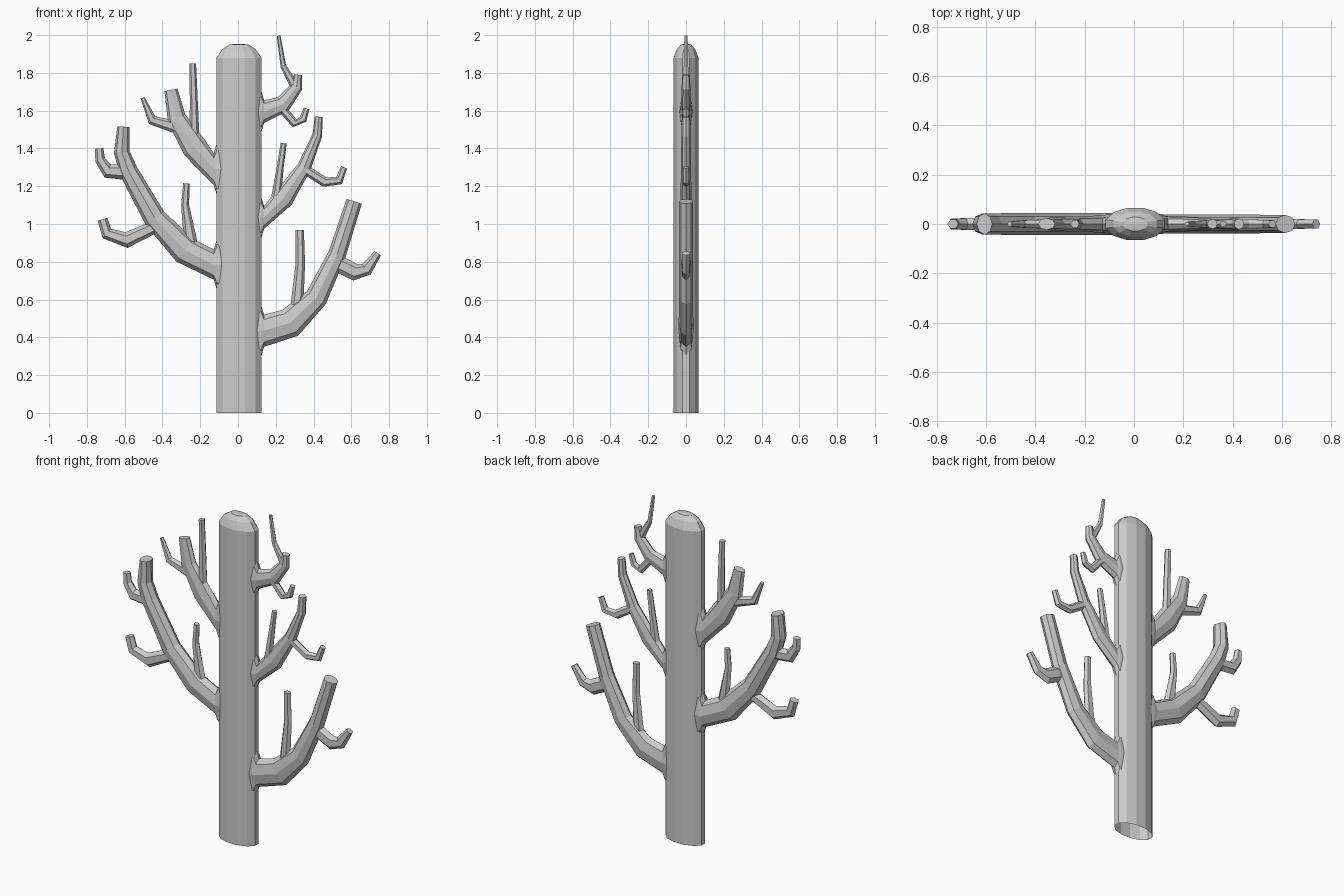
import bpy, bmesh, math
from mathutils import Vector

if "Cube" in bpy.data.objects:
    bpy.data.objects.remove(bpy.data.objects["Cube"])


def build(name, rings, cap_start=False):
    """Skin a list of equal-sized point rings into a flat-shaded tube, capped at the end."""
    bm = bmesh.new()
    vr = [[bm.verts.new(p) for p in ring] for ring in rings]
    n = len(vr[0])
    for a, b in zip(vr, vr[1:]):
        for i in range(n):
            j = (i + 1) % n
            bm.faces.new((a[i], a[j], b[j], b[i]))
    bm.faces.new(vr[-1])
    if cap_start:
        bm.faces.new(vr[0][::-1])
    vol = bm.calc_volume(signed=True)
    if vol < 0:
        bmesh.ops.reverse_faces(bm, faces=bm.faces[:])
    me = bpy.data.meshes.new(name)
    bm.to_mesh(me)
    bm.free()
    ob = bpy.data.objects.new(name, me)
    bpy.context.collection.objects.link(ob)
    return ob


def limb(name, pts, sides, y0, y1, vertical_start=0):
    """Tube along (x, z, radius) points in the xz plane, with its own y half-depth."""
    rings = []
    last = len(pts) - 1
    for k, (x, z, r) in enumerate(pts):
        a, b = pts[max(k - 1, 0)], pts[min(k + 1, last)]
        t = Vector((b[0] - a[0], 0, b[1] - a[1])).normalized()
        if k < vertical_start:
            t = Vector((math.copysign(1, x), 0, 0))
        nrm = Vector((-t.z, 0, t.x))
        yr = y0 + (y1 - y0) * k / last
        c = Vector((x, 0, z))
        ring = []
        for i in range(sides):
            ang = 2 * math.pi * i / sides
            ring.append(c + nrm * r * math.cos(ang) + Vector((0, yr * math.sin(ang), 0)))
        rings.append(ring)
    return build(name, rings)


def branch(name, pts, y0, y1):
    """Main branch with a flared collar where it leaves the trunk."""
    x, z, r = pts[0]
    s = math.copysign(1, x)
    collar = [(0.005 + s * 0.085, z, r + 0.08), (0.005 + s * 0.118, z, r + 0.05)]
    limb(name, collar + [(0.005 + s * 0.133, z, r)] + pts[1:], 8, y0, y1, 3)


def twig(name, pts, depth=0.018):
    limb(name, pts, 6, min(pts[0][2], depth + 0.005), min(pts[-1][2], depth))


# trunk: flattened 12-sided column, open at the bottom, domed top
rings = []
for z, s in [(0, 1), (1.88, 1), (1.925, 0.74), (1.95, 0.42), (1.953, 0.15)]:
    rings.append([(0.005 + 0.124 * s * math.cos(math.radians(15 + 30 * i)),
                   0.068 * s * math.sin(math.radians(15 + 30 * i)), z) for i in range(12)])
build("trunk", rings)

# right branches
branch("lower_right_branch", [(.13, .435, .085), (.277, .477, .08), (.415, .61, .06),
                              (.525, .84, .047), (.615, 1.12, .042)], .04, .037)
branch("middle_right_branch", [(.13, 1.035, .06), (.24, 1.135, .055), (.35, 1.3, .037),
                               (.42, 1.47, .026), (.427, 1.568, .021)], .036, .022)
branch("upper_right_branch", [(.13, 1.595, .06), (.24, 1.635, .045), (.31, 1.725, .032),
                              (.318, 1.79, .021)], .036, .02)

# left branches
branch("lower_left_branch", [(-.12, .785, .08), (-.28, .86, .075), (-.44, 1.03, .06),
                             (-.58, 1.28, .05), (-.615, 1.38, .042), (-.607, 1.515, .032)], .045, .043)
branch("upper_left_branch", [(-.12, 1.29, .085), (-.23, 1.405, .068), (-.325, 1.56, .05),
                             (-.355, 1.71, .035)], .042, .024)

# twigs on the right branches
twig("lower_right_upright_twig", [(.31, .54, .035), (.33, .79, .025), (.327, .968, .022)])
twig("lower_right_outer_twig", [(.53, .79, .045), (.62, .745, .045), (.68, .76, .035), (.74, .845, .02)], .022)
twig("middle_right_upright_twig", [(.2, 1.13, .026), (.225, 1.31, .018), (.242, 1.428, .016)])
twig("middle_right_outer_twig", [(.36, 1.285, .025), (.46, 1.222, .026), (.535, 1.23, .024), (.562, 1.3, .017)])
twig("upper_right_upright_twig", [(.3, 1.73, .024), (.24, 1.835, .015), (.215, 1.997, .01)], .012)
twig("upper_right_outer_twig", [(.225, 1.62, .022), (.3, 1.533, .023), (.345, 1.555, .021), (.363, 1.612, .015)])

# twigs on the left branches
twig("lower_left_upright_twig", [(-.25, .9, .036), (-.28, 1.1, .021), (-.273, 1.215, .017)])
twig("lower_left_outer_twig", [(-.44, .985, .033), (-.59, .915, .042), (-.695, .95, .033), (-.717, 1.025, .027)], .025)
twig("lower_left_tip_twig", [(-.59, 1.275, .042), (-.69, 1.28, .038), (-.73, 1.34, .027), (-.735, 1.4, .022)], .025)
twig("upper_left_upright_twig", [(-.23, 1.44, .027), (-.234, 1.65, .021), (-.24, 1.85, .018)])
twig("upper_left_outer_twig", [(-.32, 1.51, .034), (-.455, 1.55, .026), (-.505, 1.668, .011)])
